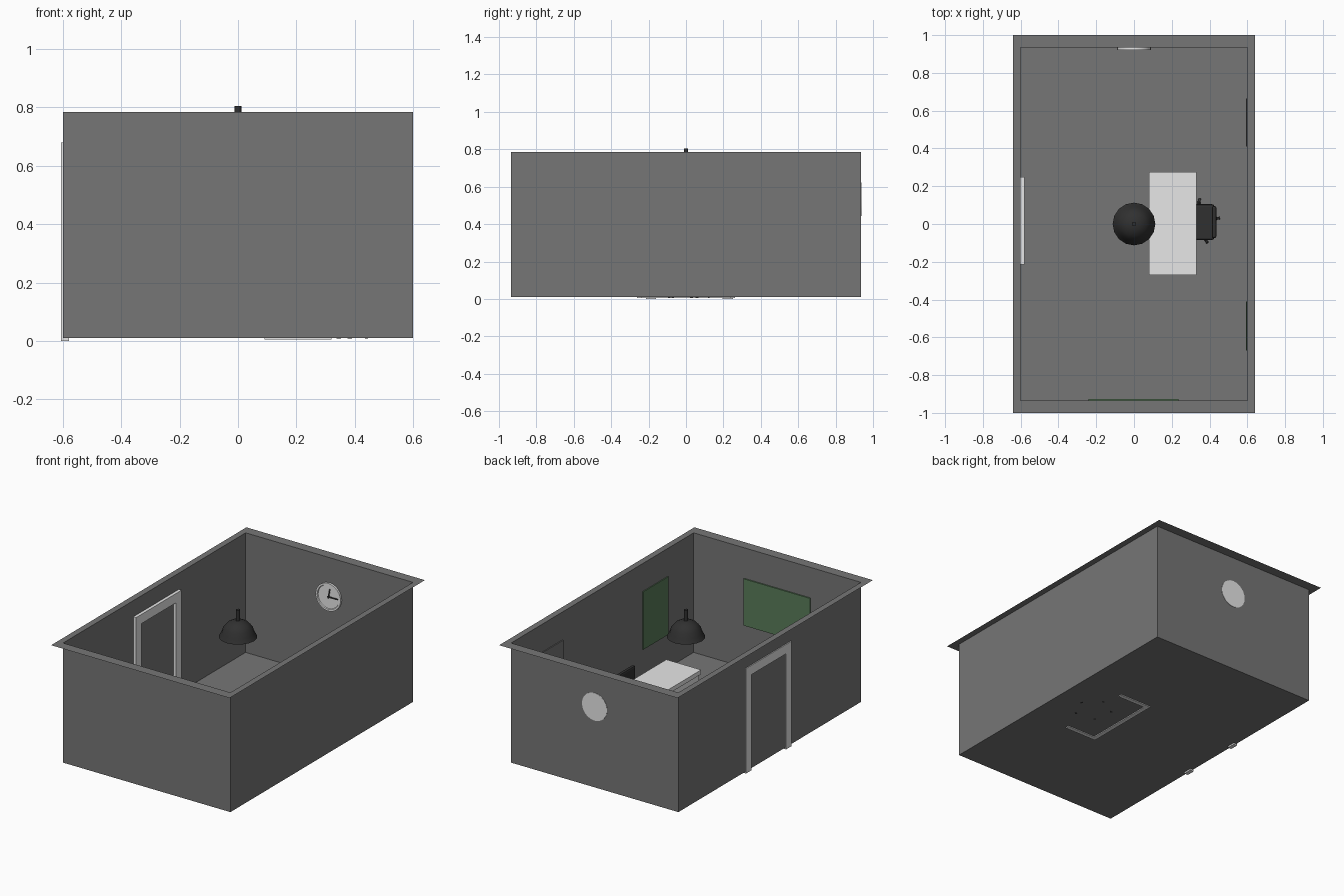
import bpy, bmesh, math
from mathutils import Matrix, Vector

cube = bpy.data.objects.get("Cube")
if cube:
    bpy.data.objects.remove(cube, do_unlink=True)


def material(name, rgb):
    m = bpy.data.materials.new(name)
    m.use_nodes = True
    m.diffuse_color = (*rgb, 1)
    m.node_tree.nodes["Principled BSDF"].inputs["Base Color"].default_value = (*rgb, 1)
    return m


GREY = material("wall grey", (0.18, 0.18, 0.18))
WHITE = material("white", (0.8, 0.8, 0.8))
GREEN = material("board green", (0.1, 0.2, 0.1))
BLACK = material("black", (0.03, 0.03, 0.03))


def finish(name, bm, mat, smooth=False):
    me = bpy.data.meshes.new(name)
    bm.to_mesh(me)
    bm.free()
    ob = bpy.data.objects.new(name, me)
    me.materials.append(mat)
    bpy.context.collection.objects.link(ob)
    if smooth:
        bpy.ops.object.select_all(action="DESELECT")
        ob.select_set(True)
        bpy.context.view_layer.objects.active = ob
        bpy.ops.object.shade_smooth_by_angle(angle=math.radians(40))
    return ob


def box(name, lo, hi, mat, bevel=0):
    lo, hi = Vector(lo), Vector(hi)
    bm = bmesh.new()
    bmesh.ops.create_cube(bm, size=1, matrix=Matrix.Translation((lo + hi) / 2) @ Matrix.Diagonal((*(hi - lo), 1)))
    ob = finish(name, bm, mat)
    if bevel:
        b = ob.modifiers.new("rounding", "BEVEL")
        b.width, b.segments = bevel, 2
    return ob


def lathe(name, profile, segs, mat, matrix=Matrix()):
    bm = bmesh.new()
    vs = [bm.verts.new((r, 0, z)) for r, z in profile]
    es = [bm.edges.new(p) for p in zip(vs, vs[1:])]
    bmesh.ops.spin(bm, geom=vs + es, cent=(0, 0, 0), axis=(0, 0, 1), angle=math.tau, steps=segs)
    bmesh.ops.remove_doubles(bm, verts=bm.verts, dist=1e-5)
    bmesh.ops.recalc_face_normals(bm, faces=bm.faces)
    bm.transform(matrix)
    return finish(name, bm, mat, True)


def rod(name, a, b, r, mat, segs=12):
    a, b = Vector(a), Vector(b)
    turn = (b - a).to_track_quat("Z", "Y").to_matrix().to_4x4()
    n = (b - a).length
    return lathe(name, [(0, 0), (r, 0), (r, n), (0, n)], segs, mat, Matrix.Translation(a) @ turn)


# Room shell: thin open box with a flat outward rim
X, Y, FLOOR, TOP = 0.6, 0.935, 0.01, 0.785
bm = bmesh.new()
bmesh.ops.create_cube(bm, size=2)
bmesh.ops.delete(bm, geom=[f for f in bm.faces if f.normal.z > 0.5], context="FACES_ONLY")
for v in bm.verts:
    v.co = (v.co.x * X, v.co.y * Y, TOP if v.co.z > 0 else FLOOR)
rim = bmesh.ops.extrude_edge_only(bm, edges=[e for e in bm.edges if e.is_boundary])
for v in rim["geom"]:
    if isinstance(v, bmesh.types.BMVert):
        v.co.x = math.copysign(0.64, v.co.x)
        v.co.y = math.copysign(1.0, v.co.y)
finish("room_shell", bm, GREY)

# Door frame through the right wall, made from one arch outline
bm = bmesh.new()
arch = [(-0.215, 0), (-0.215, 0.68), (0.25, 0.68), (0.25, 0),
        (0.195, 0), (0.195, 0.62), (-0.16, 0.62), (-0.16, 0)]
face = bm.faces.new([bm.verts.new((-0.606, y, z)) for y, z in arch])
out = bmesh.ops.extrude_face_region(bm, geom=[face])
bmesh.ops.translate(bm, verts=[g for g in out["geom"] if isinstance(g, bmesh.types.BMVert)], vec=(0.026, 0, 0))
bmesh.ops.recalc_face_normals(bm, faces=bm.faces)
finish("door_frame", bm, WHITE)

# Boards on the walls
box("front_board", (-0.24, -Y + 0.001, 0.285), (0.235, -Y + 0.009, 0.588), GREEN)
box("side_board_front", (X - 0.007, -0.67, 0.23), (X - 0.001, -0.41, 0.605), GREEN)
box("side_board_back", (X - 0.007, 0.41, 0.23), (X - 0.001, 0.665, 0.605), GREY)

# Wall clock with raised rim and two hands
CZ = 0.533
lathe("clock_body", [(0, -0.002), (0.09, -0.002), (0.09, 0.013), (0.078, 0.013), (0.075, 0.007), (0, 0.007)],
      24, WHITE, Matrix.Translation((0, Y, CZ)) @ Matrix.Rotation(math.pi / 2, 4, "X"))
for name, angle, length in (("hour_hand", 10, 0.052), ("minute_hand", 90, 0.066)):
    hand = box(name, (-0.004, -0.002, -0.01), (0.004, 0.002, length), BLACK)
    hand.location = (0, Y - 0.009, CZ)
    hand.rotation_euler.y = math.radians(angle)
rod("clock_pin", (0, Y - 0.007, CZ), (0, Y - 0.013, CZ), 0.007, BLACK)

# Hanging lamp: thin dome with flared lip
outer = [(0, 0.737), (0.035, 0.732), (0.065, 0.715), (0.087, 0.69), (0.098, 0.658), (0.113, 0.63)]
inner = [(max(r - 0.005, 0), z - 0.005) for r, z in reversed(outer[:-1])]
lathe("lamp_shade", outer + [(0.108, 0.628)] + inner, 16, BLACK)
rod("lamp_stem", (0, 0, 0.73), (0, 0, 0.805), 0.012, BLACK)

# Desk: top, two side panels and a front panel
box("desk_top", (0.08, -0.27, 0.262), (0.33, 0.275, 0.29), WHITE)
box("desk_front_panel", (0.09, -0.235, 0.005), (0.118, 0.235, 0.262), WHITE)
for name, y in (("desk_side_front", -0.262), ("desk_side_back", 0.235)):
    box(name, (0.09, y, 0.005), (0.32, y + 0.027, 0.262), WHITE)

# Swivel chair
CX, CY = 0.33, 0.01
box("chair_seat", (CX - 0.095, CY - 0.095, 0.145), (CX + 0.095, CY + 0.095, 0.175), BLACK, 0.012)
box("chair_back", (0.412, CY - 0.085, 0.195), (0.436, CY + 0.085, 0.305), BLACK, 0.01)
box("chair_back_support", (0.418, CY - 0.018, 0.15), (0.43, CY + 0.018, 0.22), BLACK)
rod("chair_column", (CX, CY, 0.04), (CX, CY, 0.15), 0.014, BLACK)
for i in range(5):
    a = math.radians(10 + 72 * i)
    c, s = math.cos(a), math.sin(a)
    tip = (CX + 0.112 * c, CY + 0.112 * s)
    rod(f"chair_leg_{i + 1}", (CX, CY, 0.05), (*tip, 0.033), 0.008, BLACK, 8)
    rod(f"chair_wheel_{i + 1}", (tip[0] + 0.007 * s, tip[1] - 0.007 * c, 0.022),
        (tip[0] - 0.007 * s, tip[1] + 0.007 * c, 0.022), 0.014, BLACK, 12)
